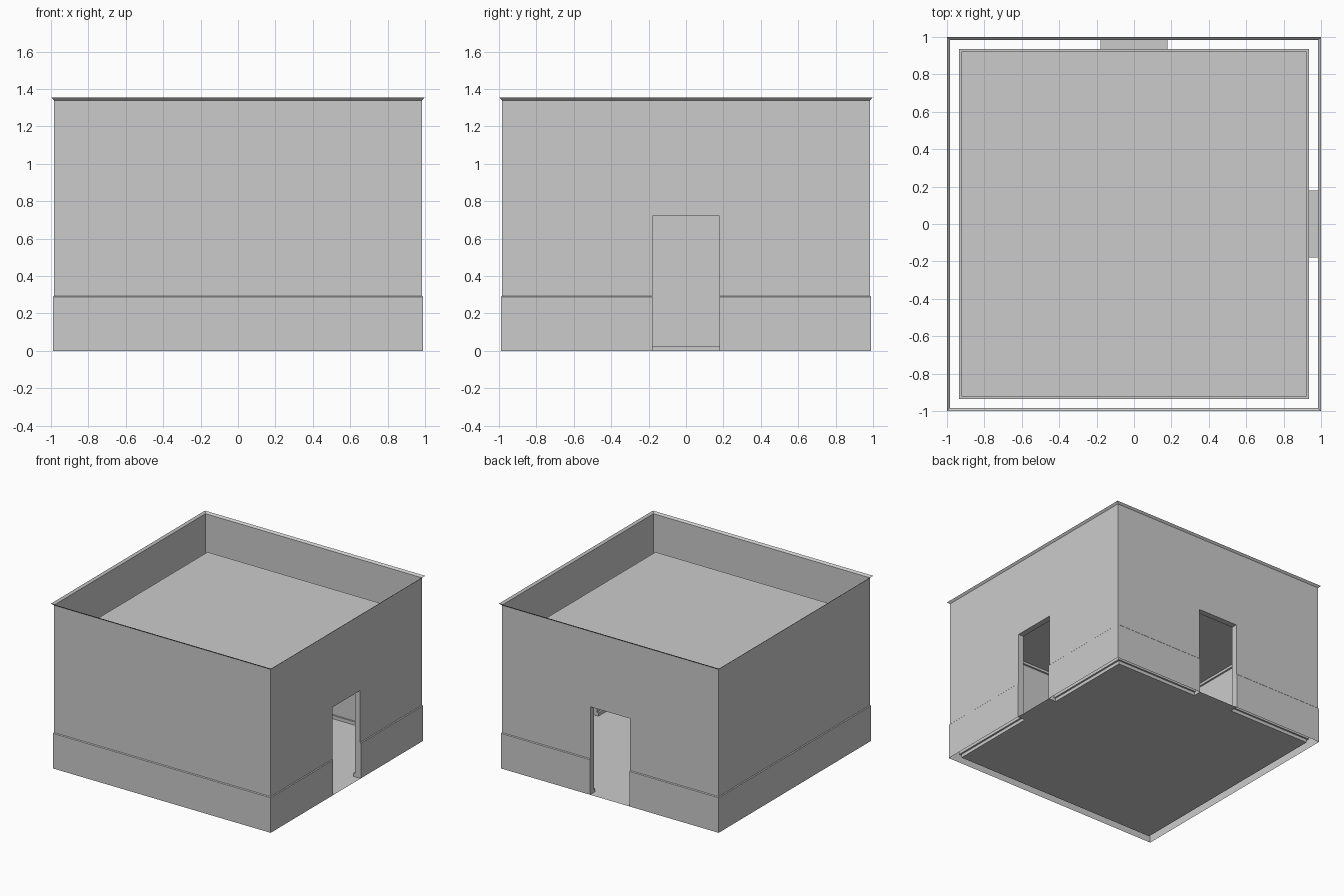
import bpy, bmesh
from math import pi
from mathutils import Matrix, Vector

if "Cube" in bpy.data.objects:
    bpy.data.objects.remove(bpy.data.objects["Cube"])

DOOR_HALF, DOOR_TOP = 0.18, 0.72
# Wall cross-sections as (distance from centre, height), bottom to top
OUTER = [(0.99, 0), (0.99, 0.288), (0.984, 0.294), (0.984, DOOR_TOP), (0.984, 1.34), (1.0, 1.355)]
INNER = [(0.922, 0), (0.922, 0.027), (0.936, 0.027), (0.936, DOOR_TOP),
         (0.936, 1.045), (0.922, 1.045), (0.922, 1.065)]
DOOR_SIDES = (0, 1)  # quarter turns from +x: right and back


def add_face(bm, pts, turn=0, flip=False):
    rot = Matrix.Rotation(turn * pi / 2, 3, 'Z')
    vs = [bm.verts.new(rot @ Vector(p)) for p in pts]
    bm.faces.new(vs[::-1] if flip else vs)


def finish(bm, name):
    bmesh.ops.remove_doubles(bm, verts=bm.verts, dist=0.0005)
    mesh = bpy.data.meshes.new(name)
    bm.to_mesh(mesh)
    bm.free()
    obj = bpy.data.objects.new(name, mesh)
    bpy.context.collection.objects.link(obj)
    return obj


def add_walls(bm, profile, flip):
    """Four mitred wall sheets, with a doorway on the door sides."""
    w = DOOR_HALF
    for turn in range(4):
        for (d0, z0), (d1, z1) in zip(profile, profile[1:]):
            if turn in DOOR_SIDES and z1 <= DOOR_TOP:
                spans = [(-d0, -w, -d1, -w), (w, d0, w, d1)]
            else:
                spans = [(-d0, d0, -d1, d1)]
            for a0, b0, a1, b1 in spans:
                add_face(bm, [(d0, a0, z0), (d0, b0, z0), (d1, b1, z1), (d1, a1, z1)], turn, flip)


# Outer walls with skirting and flared rim
bm = bmesh.new()
add_walls(bm, OUTER, False)
finish(bm, "outer_walls")

# Inner room: walls with skirting and ceiling trim, floor and ceiling
bm = bmesh.new()
add_walls(bm, INNER, True)
for (d, z), flip in ((INNER[0], False), (INNER[-1], True)):
    add_face(bm, [(-d, -d, z), (d, -d, z), (d, d, z), (-d, d, z)], 0, flip)
finish(bm, "inner_room")

# Door linings: side jambs, head and threshold joining the two shells
section = [p for p in OUTER if p[1] <= DOOR_TOP] + [p for p in INNER if p[1] <= DOOR_TOP][::-1]
w = DOOR_HALF
for turn, name in zip(DOOR_SIDES, ("right_door_lining", "back_door_lining")):
    bm = bmesh.new()
    for y, flip in ((-w, True), (w, False)):
        add_face(bm, [(d, y, z) for d, z in section], turn, flip)
    for d0, d1, z, flip in ((INNER[0][0], OUTER[0][0], 0, False), (0.936, 0.984, DOOR_TOP, True)):
        add_face(bm, [(d0, -w, z), (d1, -w, z), (d1, w, z), (d0, w, z)], turn, flip)
    finish(bm, name)
